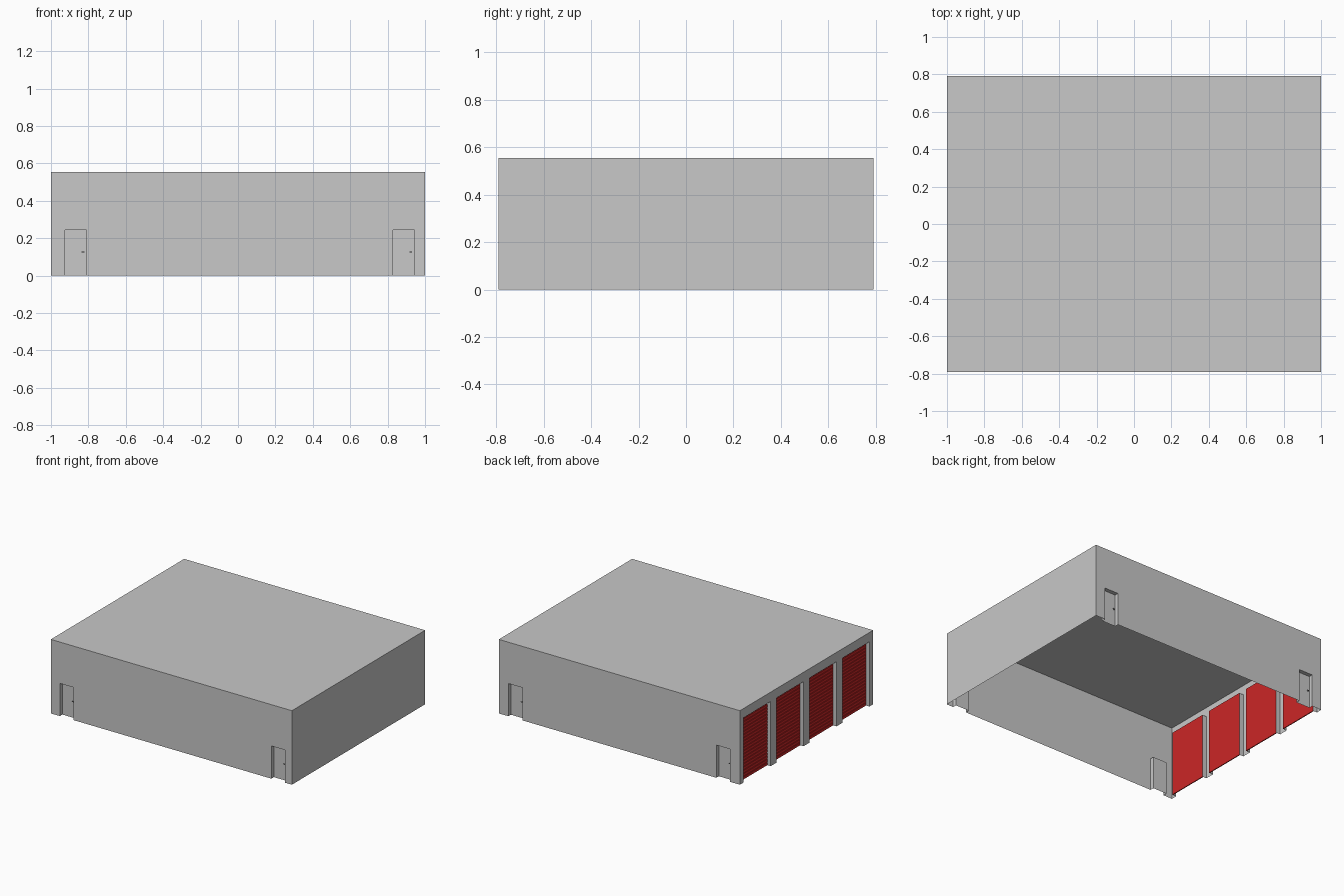
import bpy, bmesh
from mathutils import Vector

if "Cube" in bpy.data.objects:
    bpy.data.objects.remove(bpy.data.objects["Cube"])

HX, HY, H = 1.0, 0.79, 0.555
UP = Vector((0, 0, 1))


def material(name, rgb):
    m = bpy.data.materials.new(name)
    m.diffuse_color = (*rgb, 1)
    m.use_nodes = True
    m.node_tree.nodes["Principled BSDF"].inputs["Base Color"].default_value = m.diffuse_color
    return m


GREY = material("concrete_grey", (0.58, 0.58, 0.58))
RED = material("shutter_red", (0.60, 0.02, 0.02))
DARK = material("handle_grey", (0.25, 0.25, 0.25))


def make(name, faces, mat):
    """One object from a list of polygons."""
    bm = bmesh.new()
    for pts in faces:
        bm.faces.new([bm.verts.new(p) for p in pts])
    bmesh.ops.remove_doubles(bm, verts=bm.verts, dist=1e-5)
    me = bpy.data.meshes.new(name)
    bm.to_mesh(me)
    bm.free()
    me.materials.append(mat)
    ob = bpy.data.objects.new(name, me)
    bpy.context.collection.objects.link(ob)


def frame(corner, u):
    """Map (along wall, up, depth inward) to world; wall seen from outside."""
    inward = -u.cross(UP)
    return lambda a, z, d=0.0: corner + u * a + UP * z + inward * d


def wall(name, P, length, openings, top, depth):
    """Thin wall sheet with recessed openings (jambs and head)."""
    faces, last = [], 0.0

    def quad(a0, a1, z0, z1):
        faces.append([P(a0, z0), P(a1, z0), P(a1, z1), P(a0, z1)])

    for a0, a1 in openings:
        quad(last, a0, 0, top)
        quad(last, a0, top, H)
        quad(a0, a1, top, H)
        faces.append([P(a0, 0), P(a0, top), P(a0, top, depth), P(a0, 0, depth)])
        faces.append([P(a1, 0), P(a1, 0, depth), P(a1, top, depth), P(a1, top)])
        faces.append([P(a0, top), P(a1, top), P(a1, top, depth), P(a0, top, depth)])
        last = a1
    quad(last, length, 0, top)
    quad(last, length, top, H)
    make(name, faces, GREY)


def block(name, P, a0, a1, z0, z1, d0, d1, mat):
    c = [P(a, z, d) for d in (d0, d1) for a, z in ((a0, z0), (a1, z0), (a1, z1), (a0, z1))]
    idx = ((0, 1, 2, 3), (5, 4, 7, 6), (4, 0, 3, 7), (1, 5, 6, 2), (3, 2, 6, 7), (4, 5, 1, 0))
    make(name, [[c[i] for i in f] for f in idx], mat)


def shutter(name, P, a0, a1, top, depth, slats=20):
    """Roller shutter: stepped slats outside, flat inside."""
    h, faces = top / slats, []
    t = 0.007
    for i in range(slats):
        z0, z1 = i * h, (i + 1) * h
        zm = z0 + h * 0.8
        faces.append([P(a0, z0, depth - t), P(a1, z0, depth - t), P(a1, zm, depth - t), P(a0, zm, depth - t)])
        faces.append([P(a0, zm, depth - t), P(a1, zm, depth - t), P(a1, z1, depth - t / 2), P(a0, z1, depth - t / 2)])
        if i:
            faces.append([P(a0, z0, depth - t / 2), P(a1, z0, depth - t / 2), P(a1, z0, depth - t), P(a0, z0, depth - t)])
    faces.append([P(a1, 0, depth), P(a0, 0, depth), P(a0, top, depth), P(a1, top, depth)])
    faces.append([P(a0, 0, depth - t), P(a0, 0, depth), P(a1, 0, depth), P(a1, 0, depth - t)])
    make(name, faces, RED)


# roof and plain right wall
make("roof", [[Vector(p) for p in ((-HX, -HY, H), (HX, -HY, H), (HX, HY, H), (-HX, HY, H))]], GREY)
wall("right_wall", frame(Vector((HX, -HY, 0)), Vector((0, 1, 0))), 2 * HY, [], 0.245, 0)

# front and back walls with recessed personnel doors
DOOR_TOP, DOOR_D = 0.245, 0.03
sides = (
    ("front", frame(Vector((-HX, -HY, 0)), Vector((1, 0, 0))), [(0.075, 0.19), (1.83, 1.943)]),
    ("back", frame(Vector((HX, HY, 0)), Vector((-1, 0, 0))), [(0.08, 0.195), (1.805, 1.92)]),
)
for side, P, doors in sides:
    wall(side + "_wall", P, 2 * HX, doors, DOOR_TOP, DOOR_D)
    for i, (a0, a1) in enumerate(doors):
        n = f"{side}_door_{i + 1}"
        make(n, [[P(a0, 0, DOOR_D), P(a1, 0, DOOR_D), P(a1, DOOR_TOP, DOOR_D), P(a0, DOOR_TOP, DOOR_D)]], GREY)
        # lever handle and its stem
        block(n + "_lever", P, a1 - 0.026, a1 - 0.012, 0.123, 0.128, DOOR_D - 0.012, DOOR_D - 0.008, DARK)
        block(n + "_stem", P, a1 - 0.016, a1 - 0.012, 0.123, 0.128, DOOR_D - 0.008, DOOR_D, DARK)

# left wall with four shutters
P = frame(Vector((-HX, HY, 0)), Vector((0, -1, 0)))
bays = [(0.045 + i * 0.39, 0.365 + i * 0.39) for i in range(4)]
wall("left_wall", P, 2 * HY, bays, 0.485, 0.035)
for i, (a0, a1) in enumerate(bays):
    shutter(f"shutter_{i + 1}", P, a0, a1, 0.485, 0.035)
